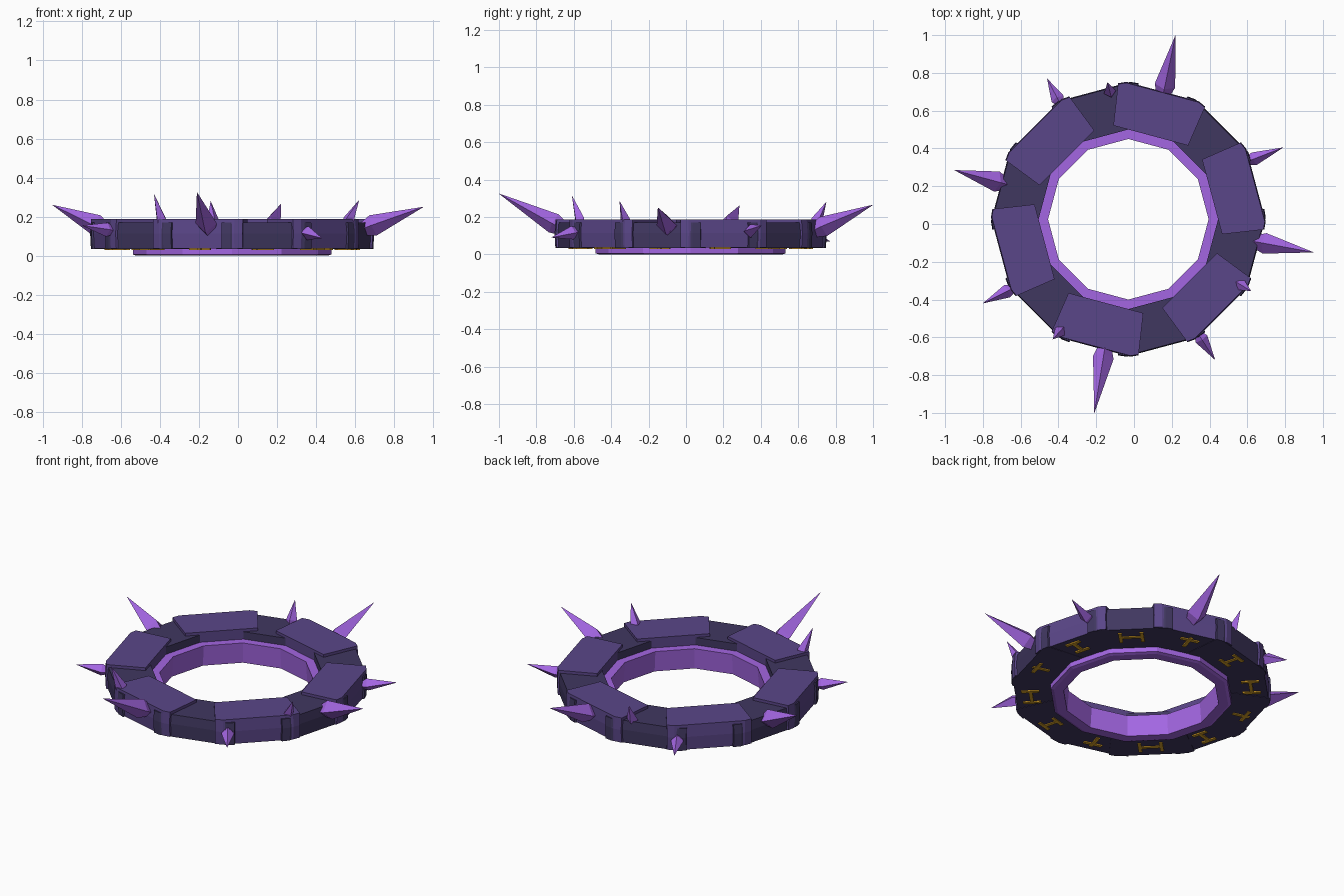
import bpy, bmesh, math
from mathutils import Vector, Matrix

cube = bpy.data.objects.get("Cube")
if cube:
    bpy.data.objects.remove(cube, do_unlink=True)

CENTER = Vector((-0.03, 0.025, 0))
SIDES = 12
STEP = 2 * math.pi / SIDES


def material(name, srgb):
    color = [(c / 255 / 12.92) if c < 11 else ((c / 255 + 0.055) / 1.055) ** 2.4 for c in srgb] + [1]
    mat = bpy.data.materials.new(name)
    mat.use_nodes = True
    mat.diffuse_color = color
    mat.node_tree.nodes["Principled BSDF"].inputs["Base Color"].default_value = color
    return mat


DARK = material("dark slate violet", (64, 55, 96))
LIGHT = material("muted violet", (90, 70, 136))
PURPLE = material("bright purple", (163, 102, 226))
GOLD = material("gold", (215, 160, 40))


def make_object(name, bm, *mats):
    bmesh.ops.recalc_face_normals(bm, faces=bm.faces)
    mesh = bpy.data.meshes.new(name)
    bm.to_mesh(mesh)
    bm.free()
    for mat in mats:
        mesh.materials.append(mat)
    obj = bpy.data.objects.new(name, mesh)
    bpy.context.collection.objects.link(obj)
    return obj


def loft(bm, rings, capped=True, closed=False):
    """Skin a list of equal-length point rings."""
    rows = [[bm.verts.new(p) for p in ring] for ring in rings]
    n = len(rows[0])
    pairs = list(zip(rows, rows[1:])) + ([(rows[-1], rows[0])] if closed else [])
    for a, b in pairs:
        for i in range(n):
            j = (i + 1) % n
            bm.faces.new((a[i], a[j], b[j], b[i]))
    if capped:
        bm.faces.new(rows[0])
        bm.faces.new(rows[-1])


def place(obj, angle):
    obj.matrix_world = Matrix.Translation(CENTER) @ Matrix.Rotation(angle, 4, "Z")


# Overlapping ring blocks, alternately raised and low
def ring_block(index):
    raised = index % 2 == 0
    bottom, top = (0.037, 0.187) if raised else (0.035, 0.17)
    half = [(0.459, 0.205), (0.682, 0.238), (0.70, 0.198)]
    outline = half + [(r, -t) for r, t in reversed(half)]
    rings = []
    for z, inset in ((bottom, 0.004), (0.115, 0), (top, 0.005)):
        rings.append([(r - inset * (r > 0.5), t, z) for r, t in outline])
    bm = bmesh.new()
    loft(bm, rings)
    obj = make_object("raised_block" if raised else "low_block", bm,
                      LIGHT if raised else DARK, DARK)
    for face in obj.data.polygons:
        face.material_index = 1 if face.normal.z < -0.9 else 0
    place(obj, (index + 0.5) * STEP)


# Gold inlay strips under each block: radius, tangent, radial size, tangent size
BAR_SETS = [
    [(0.61, 0, 0.10, 0.02), (0.655, 0, 0.02, 0.09), (0.565, 0, 0.02, 0.09)],
    [(0.61, 0, 0.02, 0.12), (0.61, 0.06, 0.10, 0.02), (0.61, -0.06, 0.10, 0.02)],
    [(0.61, 0, 0.10, 0.02), (0.635, 0, 0.02, 0.11)],
]


def inlay(index):
    bm = bmesh.new()
    for r, t, dr, dt in BAR_SETS[index % 3]:
        shape = Matrix.Translation((r, t, 0.034)) @ Matrix.Diagonal((dr, dt, 0.008, 1))
        bmesh.ops.create_cube(bm, size=1, matrix=shape)
    place(make_object("underside_inlay", bm, GOLD), (index + 0.5) * STEP)


for k in range(SIDES):
    ring_block(k)
    inlay(k)

# Inner liner
bm = bmesh.new()
section = [(0.425, 0.125), (0.48, 0.125), (0.508, 0.04), (0.508, 0.006), (0.49, 0), (0.435, 0)]
loft(bm, [[(r * math.cos(k * STEP), r * math.sin(k * STEP), z) for k in range(SIDES)]
          for r, z in section], capped=False, closed=True)
place(make_object("inner_liner", bm, PURPLE), 0)


# Four-sided spikes, widest a little way out from the root
def spike(name, root, tip, radius):
    root, tip = Vector(root), Vector(tip)
    axis = tip - root
    side = axis.cross(Vector((0, 0, 1))).normalized()
    up = side.cross(axis).normalized()
    bm = bmesh.new()
    rings = []
    for along, scale in ((-0.08, 0.55), (0.14, 1), (1, 0.01)):
        c = root + axis * along
        rings.append([c + (side * math.cos(a) + up * math.sin(a)) * radius * scale
                      for a in (0, math.pi / 2, math.pi, 3 * math.pi / 2)])
    loft(bm, rings)
    make_object(name, bm, PURPLE)


LARGE = [
    ((0.155, 0.69, 0.13), (0.22, 1.0, 0.265)),
    ((-0.155, -0.66, 0.14), (-0.21, -1.0, 0.325)),
    ((0.65, -0.095, 0.14), (0.95, -0.15, 0.25)),
    ((-0.69, 0.215, 0.14), (-0.95, 0.285, 0.26)),
]
SMALL = [
    ((0.61, 0.335, 0.12), (0.79, 0.405, 0.155)),
    ((-0.65, -0.345, 0.13), (-0.80, -0.42, 0.155)),
    ((0.345, -0.59, 0.12), (0.43, -0.72, 0.09)),
    ((-0.395, 0.645, 0.11), (-0.46, 0.77, 0.07)),
]
UPRIGHT = [
    ((-0.385, -0.56, 0.16), (-0.43, -0.61, 0.315)),
    ((0.555, -0.315, 0.16), (0.62, -0.355, 0.285)),
    ((-0.125, 0.69, 0.16), (-0.14, 0.75, 0.28)),
]
for name, group, radius in (("large_spike", LARGE, 0.055), ("small_spike", SMALL, 0.036),
                            ("upright_spike", UPRIGHT, 0.033)):
    for root, tip in group:
        spike(name, root, tip, radius)
